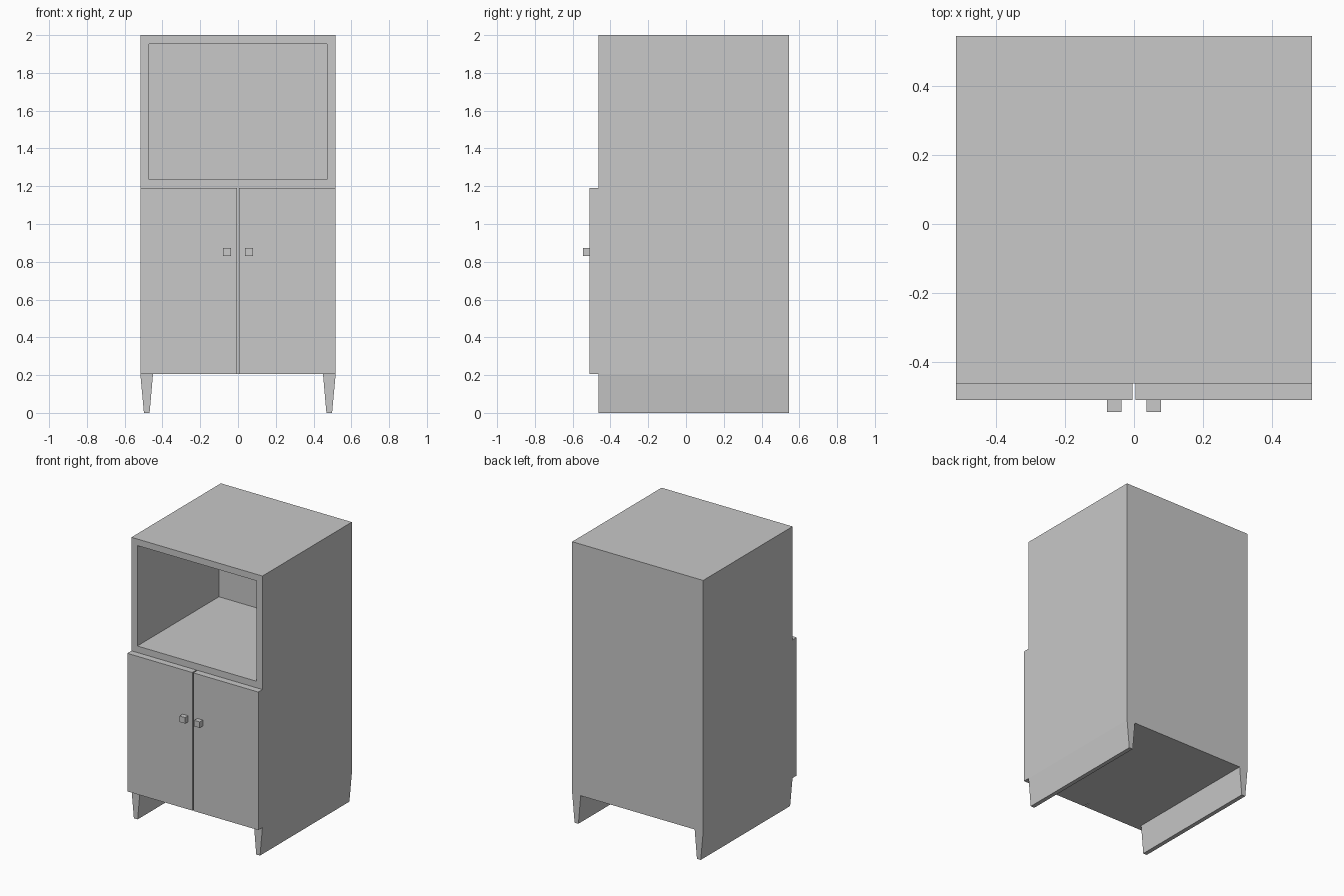
import bpy
import bmesh
from mathutils import Vector

if "Cube" in bpy.data.objects:
    bpy.data.objects.remove(bpy.data.objects["Cube"], do_unlink=True)

HALF_W = 0.517
FRONT, BACK = -0.463, 0.545
FLOOR, SHELF, TOP = 0.205, 1.19, 2.0
DOOR_FRONT = -0.51

grey = bpy.data.materials.new("light_grey")
grey.use_nodes = True
colour = (0.58, 0.58, 0.58, 1)
grey.diffuse_color = colour
grey.node_tree.nodes["Principled BSDF"].inputs["Base Color"].default_value = colour


def finish(name, bm):
    bmesh.ops.recalc_face_normals(bm, faces=bm.faces)
    mesh = bpy.data.meshes.new(name)
    bm.to_mesh(mesh)
    bm.free()
    mesh.materials.append(grey)
    obj = bpy.data.objects.new(name, mesh)
    bpy.context.collection.objects.link(obj)
    return obj


def box(lo, hi):
    lo, hi = Vector(lo), Vector(hi)
    bm = bmesh.new()
    bmesh.ops.create_cube(bm, size=1)
    for v in bm.verts:
        v.co = (lo + hi) / 2 + v.co * (hi - lo)
    return bm


# Cabinet body, with an open compartment sunk into the upper front
bm = box((-HALF_W, FRONT, FLOOR), (HALF_W, BACK, TOP))
bmesh.ops.bisect_plane(bm, geom=bm.verts[:] + bm.edges[:] + bm.faces[:],
                       plane_co=(0, 0, SHELF), plane_no=(0, 0, 1))
bm.normal_update()
opening = next(f for f in bm.faces
               if f.normal.y < -0.9 and f.calc_center_median().z > SHELF)
bmesh.ops.inset_region(bm, faces=[opening], thickness=0.066)
pushed = bmesh.ops.extrude_face_region(bm, geom=[opening])["geom"]
bmesh.ops.translate(bm, vec=(0, 0.92, 0),
                    verts=[g for g in pushed if isinstance(g, bmesh.types.BMVert)])
if opening.is_valid:
    bmesh.ops.delete(bm, geom=[opening], context='FACES_ONLY')
finish("cabinet_body", bm)

for side, s in (("left", 1), ("right", -1)):
    # Door and its square knob
    xs = sorted((s * 0.004, s * HALF_W))
    finish(side + "_door", box((xs[0], DOOR_FRONT, FLOOR), (xs[1], FRONT, SHELF)))
    xs = sorted((s * 0.036, s * 0.079))
    finish(side + "_knob", box((xs[0], -0.545, 0.83), (xs[1], DOOR_FRONT, 0.873)))

    # Tapered runner leg along the full depth
    bm = bmesh.new()
    profile = [(HALF_W, FLOOR), (0.498, 0), (0.468, 0), (0.45, FLOOR)]
    face = bm.faces.new([bm.verts.new((s * x, FRONT, z)) for x, z in profile])
    swept = bmesh.ops.extrude_face_region(bm, geom=[face])["geom"]
    bmesh.ops.translate(bm, vec=(0, BACK - FRONT, 0),
                        verts=[g for g in swept if isinstance(g, bmesh.types.BMVert)])
    if not any(f.calc_center_median().y < FRONT + 0.001 for f in bm.faces):
        bm.faces.new([v for v in bm.verts if v.co.y < FRONT + 0.001])
    finish(side + "_leg", bm)
